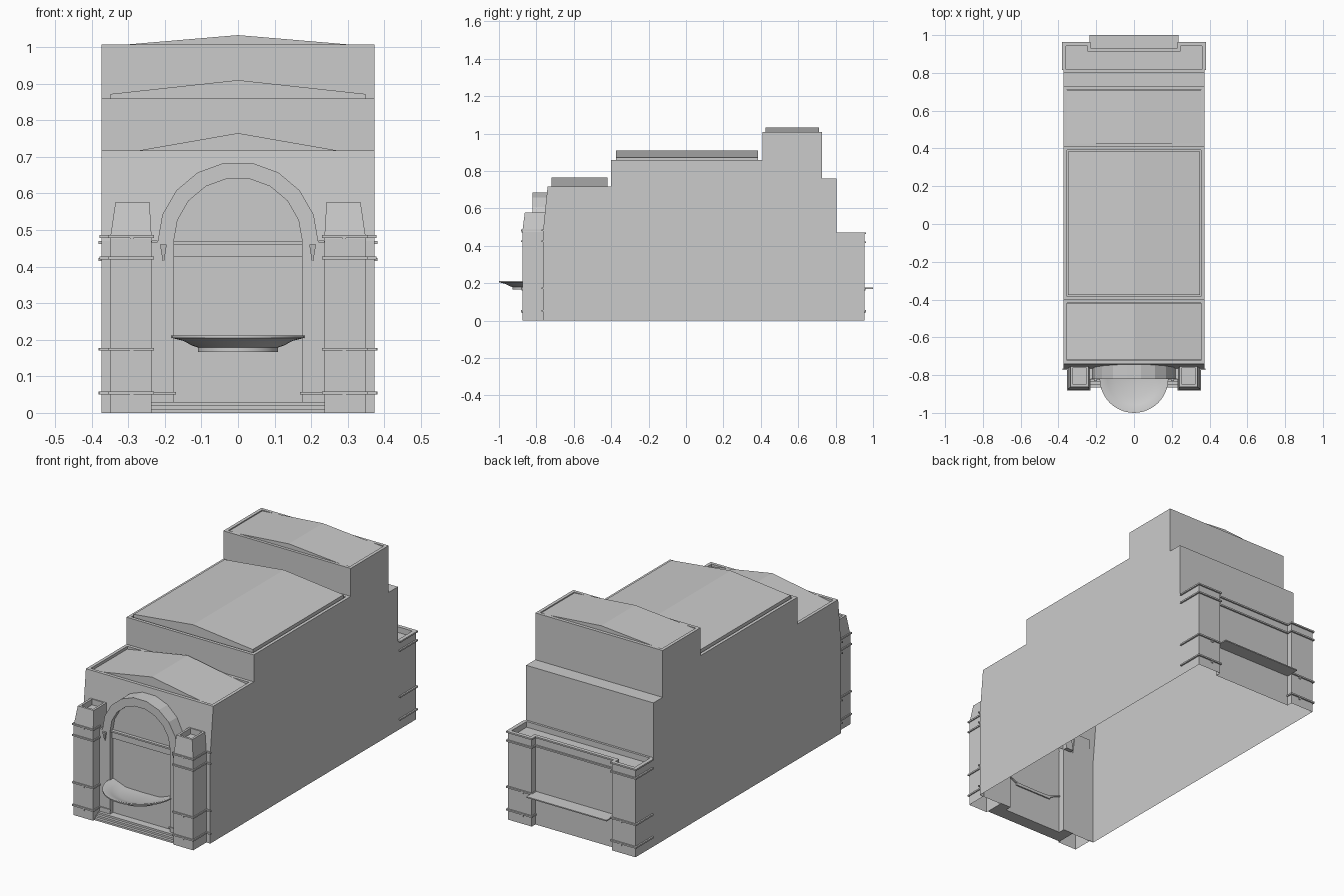
import bpy, bmesh, math

if "Cube" in bpy.data.objects:
    bpy.data.objects.remove(bpy.data.objects["Cube"])


def finish(name, bm, mirror=False):
    bmesh.ops.recalc_face_normals(bm, faces=bm.faces)
    me = bpy.data.meshes.new(name)
    bm.to_mesh(me)
    bm.free()
    ob = bpy.data.objects.new(name, me)
    bpy.context.collection.objects.link(ob)
    if mirror:
        ob.modifiers.new("mirror", 'MIRROR')
    return ob


def loft(bm, loops, closed=True, skip=()):
    """Join successive point loops with quads; returns the vertex loops."""
    rows = [[bm.verts.new(p) for p in lp] for lp in loops]
    n = len(rows[0])
    for a, b in zip(rows, rows[1:]):
        for i in range(n if closed else n - 1):
            if i not in skip:
                j = (i + 1) % n
                bm.faces.new((a[i], a[j], b[j], b[i]))
    return rows


def sink(bm, face, rim, depth):
    """Leave a thin rim round a top face and lower its middle."""
    bmesh.ops.recalc_face_normals(bm, faces=bm.faces)
    bmesh.ops.inset_individual(bm, faces=[face], thickness=rim, use_even_offset=True)
    v = [bm.verts.new(x.co) for x in face.verts]
    old = list(face.verts)
    bm.faces.remove(face)
    for x in v:
        x.co.z -= depth
    bm.faces.new(v)
    for i in range(len(v)):
        j = (i + 1) % len(v)
        bm.faces.new((old[i], old[j], v[j], v[i]))


def boxes(name, items, mirror=False):
    bm = bmesh.new()
    for x0, x1, y0, y1, z0, z1 in items:
        r = loft(bm, [[(x0, y0, z), (x1, y0, z), (x1, y1, z), (x0, y1, z)] for z in (z0, z1)])
        bm.faces.new(r[0])
        bm.faces.new(r[1])
    return finish(name, bm, mirror)


def gable(name, y0, y1, w, base, eave, ridge):
    bm = bmesh.new()
    r = loft(bm, [[(-w, y, base), (-w, y, eave), (0, y, ridge), (w, y, eave), (w, y, base)]
                  for y in (y0, y1)])
    bm.faces.new(r[0])
    bm.faces.new(r[1])
    finish(name, bm)


# Stepped main shell, open underneath
W = 0.373
prof = [(-.765, 0), (-.765, .47), (-.74, .717), (-.40, .717), (-.40, .86), (.41, .86),
        (.41, 1.008), (.728, 1.008), (.728, .76), (.805, .76), (.805, .47), (.805, 0)]
bm = bmesh.new()
rows = loft(bm, [[(s * W, y, z) for y, z in prof] for s in (-1, 1)], closed=False, skip=(0, 10))
bm.faces.new(rows[0])
bm.faces.new(rows[1])
for s in (-1, 1):
    bm.faces.new([bm.verts.new((s * x, -.765, z)) for x, z in ((.235, 0), (W, 0), (W, .47), (.235, .47))])
bm.faces.ensure_lookup_table()
tops = [f for f in bm.faces if len(f.verts) == 4
        and all(abs(v.co.z - f.verts[0].co.z) < 1e-4 for v in f.verts)
        and f.verts[0].co.z != 0 and f.calc_area() > .15]
for f in tops:
    sink(bm, f, .017, .03)
finish("main_shell", bm)

# Low-pitched roofs inside the parapets
gable("front_roof", -.72, -.42, .355, .687, .703, .765)
gable("middle_roof", -.375, .385, .349, .83, .872, .91)
gable("rear_roof", .425, .71, .355, .978, 1.003, 1.033)

# Low rear block with recessed centre and sunken top
foot = [(-W, .805), (-W, .955), (-.235, .955), (-.235, .925),
        (.235, .925), (.235, .955), (W, .955), (W, .805)]
bm = bmesh.new()
rows = loft(bm, [[(x, y, z) for x, y in foot] for z in (0, .47)], skip=(7,))
sink(bm, bm.faces.new(rows[1]), .012, .03)
finish("rear_block", bm)

# Rear mouldings and ledge
bands = []
for z in (.462, .415, .17, .05):
    bands += [(W, .381, .815, .963, z, z + .008),
              (.229, W, .955, .963, z, z + .008),
              (.229, .235, .925, .955, z, z + .008)]
bands += [(.283, .293, .955, .96, z, z + .012) for z in (.04, .16)]
boxes("rear_mouldings", bands, True)
boxes("rear_centre_mouldings", [(-.229, .229, .925, .933, z, z + .008) for z in (.462, .415)])
boxes("rear_ledge", [(-.235, .235, .92, 1.0, .17, .176)])

# Front pillars with tapered hollow heads
bm = bmesh.new()
levels = [(.236, .35, -.875, -.76, 0), (.236, .35, -.875, -.76, .475), (.242, .335, -.862, -.748, .577)]
rows = loft(bm, [[(a, c, z), (b, c, z), (b, d, z), (a, d, z)] for a, b, c, d, z in levels])
sink(bm, bm.faces.new(rows[2]), .012, .03)
finish("front_pillar", bm, True)

bands = []
for z in (.478, .42, .17, .05):
    bands += [(.230, .356, -.881, -.875, z, z + .008),
              (.230, .236, -.875, -.82, z, z + .008),
              (.35, .356, -.875, -.765, z, z + .008),
              (.356, .379, -.772, -.765, z, z + .008)]
bands += [(.286, .296, -.879, -.875, z, z + .012) for z in (.04, .16, .472)]
boxes("front_mouldings", bands, True)

# Doorway: jambs, arch, back panel, lintel, steps
boxes("door_jamb", [(.175, .236, -.82, -.76, 0, .467), (.17, .236, -.825, -.82, .05, .057)], True)


def arc(r, y):
    return [(r * math.cos(math.pi * i / 9), y, .467 + r * math.sin(math.pi * i / 9)) for i in range(10)]


bm = bmesh.new()
f, b = -.82, -.738
rows = loft(bm, [arc(.176, f), arc(.22, f), arc(.22, b), arc(.176, b), arc(.176, f)], closed=False)
bmesh.ops.remove_doubles(bm, verts=bm.verts, dist=1e-5)
bmesh.ops.holes_fill(bm, edges=bm.edges)
finish("arch", bm)

bm = bmesh.new()
bm.faces.new([bm.verts.new(p) for p in arc(.176, -.795) + [(-.176, -.795, .02), (.176, -.795, .02)]])
finish("door_panel", bm)
boxes("lintel", [(-.176, .176, -.806, -.795, .428, .467), (-.176, .176, -.812, -.795, .461, .469)])
boxes("steps", [(-.236, .236, -.865 + .015 * i, -.795, .01 * i, .01 * i + .01) for i in range(3)])

# Small pointed corbels under the arch ends
bm = bmesh.new()
rows = loft(bm, [[(.195, -.832, .46), (.213, -.832, .46), (.213, -.818, .46), (.195, -.818, .46)],
                 [(.202, -.824, .415), (.206, -.824, .415), (.206, -.818, .415), (.202, -.818, .415)]])
for r in rows:
    bm.faces.new(r)
finish("corbel", bm, True)

# Half-round flared basin
sect = [(0, .167), (.11, .167), (.11, .179), (.125, .184), (.15, .197), (.182, .205),
        (.182, .211), (.172, .211), (.14, .199), (.10, .184), (0, .182)]
N = 24
turns = [(0, .03)] + [(math.pi * i / N, 0) for i in range(N + 1)] + [(math.pi, .03)]
bm = bmesh.new()
rows = loft(bm, [[(r * math.cos(a), -.818 + dy - r * math.sin(a), z) for r, z in sect]
                 for a, dy in turns], closed=False)
bm.faces.new(rows[0])
bm.faces.new(rows[-1])
bmesh.ops.remove_doubles(bm, verts=bm.verts, dist=1e-5)
ob = finish("basin", bm)
ob.data.shade_smooth()
ob.data.set_sharp_from_angle(angle=math.radians(30))
